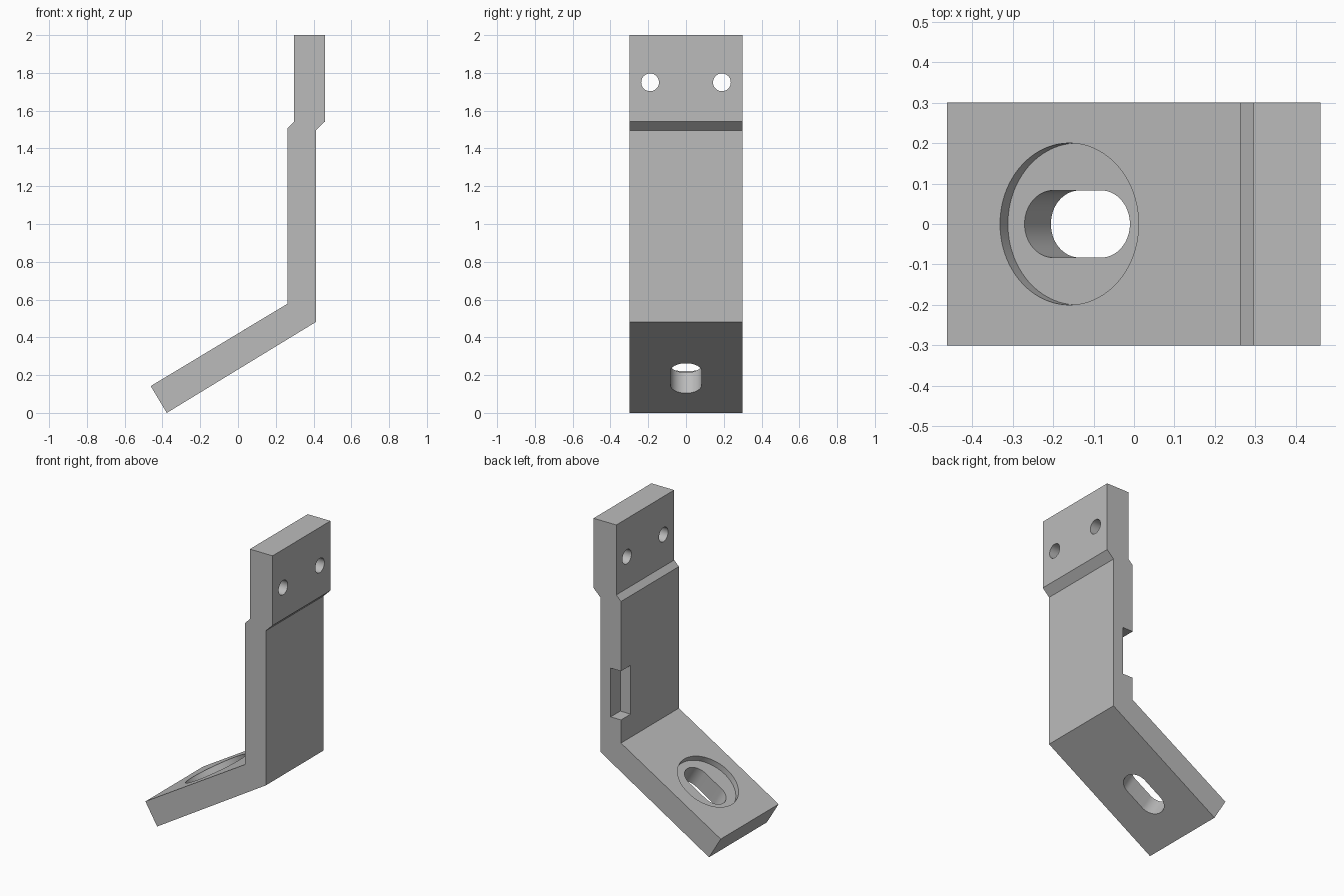
import bpy, bmesh, math
from mathutils import Matrix, Vector

if "Cube" in bpy.data.objects:
    bpy.data.objects.remove(bpy.data.objects["Cube"], do_unlink=True)

HALF = 0.3                      # half width of the strip
TILT = math.radians(31)         # slope of the foot

grey = bpy.data.materials.new("plain grey")
grey.use_nodes = True
grey.diffuse_color = (0.5, 0.5, 0.5, 1)
grey.node_tree.nodes["Principled BSDF"].inputs["Base Color"].default_value = (0.5, 0.5, 0.5, 1)


def prism(name, outline, depth, matrix):
    """Extrude a flat outline by +-depth along its local z, then place it."""
    bm = bmesh.new()
    face = bm.faces.new([bm.verts.new((u, v, -depth)) for u, v in outline])
    new = bmesh.ops.extrude_face_region(bm, geom=[face])["geom"]
    bmesh.ops.translate(bm, vec=(0, 0, 2 * depth),
                        verts=[g for g in new if isinstance(g, bmesh.types.BMVert)])
    bm.transform(matrix)
    bmesh.ops.recalc_face_normals(bm, faces=bm.faces)
    mesh = bpy.data.meshes.new(name)
    bm.to_mesh(mesh)
    bm.free()
    mesh.materials.append(grey)
    obj = bpy.data.objects.new(name, mesh)
    bpy.context.collection.objects.link(obj)
    return obj


def slot(radius, reach=0.0, steps=32):
    """Circle outline, stretched along u by +-reach into a slot."""
    points = []
    for side in (0, 1):
        for i in range(steps + (1 if reach else 0)):
            a = -math.pi / 2 + math.pi * (side + i / steps)
            points.append((radius * math.cos(a) + (reach, -reach)[side], radius * math.sin(a)))
    return points


# Bent strip, drawn in side profile and extruded across its width
profile = [(-0.462, 0.142), (0.262, 0.578), (0.262, 1.507), (0.296, 1.541),
           (0.296, 2), (0.461, 2), (0.461, 1.543), (0.412, 1.495),
           (0.412, 0.481), (-0.377, 0)]
bracket = prism("bent_bracket", profile, HALF, Matrix.Rotation(math.pi / 2, 4, 'X'))

# Mounting holes through the top plate
along_x = Matrix.Rotation(math.pi / 2, 4, 'Y')
cutters = [prism("hole_cutter", slot(0.047), 0.3,
                 Matrix.Translation((0.38, y, 1.75)) @ along_x) for y in (-0.19, 0.19)]

# Round recess and slot, square to the sloping foot
recess_x = -0.16
top = Vector((recess_x, 0, 0.142 + (recess_x + 0.462) * 0.578 / 0.96 * 1.0))
foot = Matrix.Translation(top) @ Matrix.Rotation(-TILT, 4, 'Y')
cutters.append(prism("recess_cutter", slot(0.2, steps=48), 0.038, foot))
cutters.append(prism("slot_cutter", slot(0.083, 0.069), 0.4, foot))

# Notch in the inner rear edge of the upright
notch = [(0.16, 0.2), (0.337, 0.2), (0.337, 0.4), (0.16, 0.4)]
cutters.append(prism("notch_cutter", notch, 0.16, Matrix.Translation((0, 0, 0.89))))

bpy.context.view_layer.objects.active = bracket
for cutter in cutters:
    cutter.hide_render = True
    cut = bracket.modifiers.new("cut", 'BOOLEAN')
    cut.operation = 'DIFFERENCE'
    cut.solver = 'EXACT'
    cut.object = cutter
    bpy.ops.object.modifier_apply(modifier=cut.name)
    bpy.data.objects.remove(cutter, do_unlink=True)

bpy.ops.object.select_all(action='DESELECT')
bracket.select_set(True)
bpy.ops.object.shade_smooth_by_angle(angle=math.radians(30))
